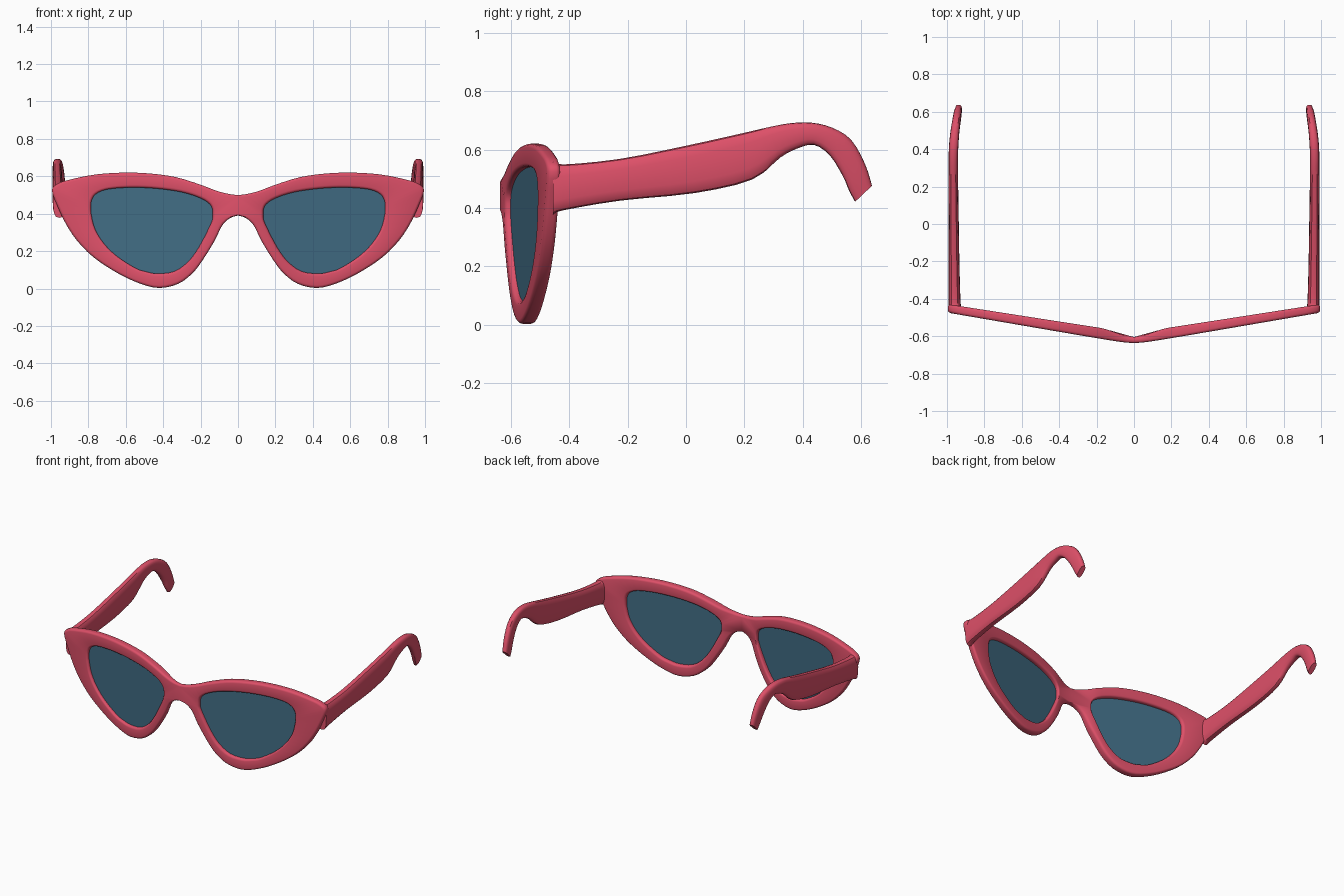
import bpy, bmesh, math

if "Cube" in bpy.data.objects:
    bpy.data.objects.remove(bpy.data.objects["Cube"])


def material(name, rgb):
    m = bpy.data.materials.new(name)
    m.diffuse_color = (*rgb, 1)
    m.use_nodes = True
    m.node_tree.nodes["Principled BSDF"].inputs["Base Color"].default_value = m.diffuse_color
    return m


RED = material("coral red", (0.73, 0.08, 0.14))
BLUE = material("lens blue", (0.053, 0.152, 0.232))


def smooth_rows(rows, before, after, steps):
    """Catmull-Rom through rows of numbers."""
    pts = [before] + rows + [after]
    out = []
    for i in range(1, len(pts) - 2):
        a, b, c, d = pts[i - 1:i + 3]
        for k in range(steps):
            t = k / steps
            out.append([0.5 * (2 * q + (r - p) * t + (2 * p - 5 * q + 4 * r - s) * t * t
                               + (3 * q - p - 3 * r + s) * t ** 3)
                        for p, q, r, s in zip(a, b, c, d)])
    return out + [list(rows[-1])]


def finish(bm, name, mat, bevel=0):
    bmesh.ops.recalc_face_normals(bm, faces=bm.faces)
    me = bpy.data.meshes.new(name)
    bm.to_mesh(me)
    bm.free()
    me.materials.append(mat)
    ob = bpy.data.objects.new(name, me)
    bpy.context.collection.objects.link(ob)
    bpy.ops.object.select_all(action='DESELECT')
    ob.select_set(True)
    bpy.context.view_layer.objects.active = ob
    mir = ob.modifiers.new("mirror", 'MIRROR')
    mir.merge_threshold = 0.0005
    bpy.ops.object.modifier_apply(modifier="mirror")
    if bevel:
        bv = ob.modifiers.new("bevel", 'BEVEL')
        bv.width = bevel
        bv.segments = 3
        bv.limit_method = 'ANGLE'
        bv.angle_limit = math.radians(50)
        bv.use_clamp_overlap = False
        bpy.ops.object.modifier_apply(modifier="bevel")
    bpy.ops.object.shade_smooth_by_angle(angle=math.radians(40))
    return ob


def front_y(x):
    return -0.637 + 0.172 * (math.hypot(x, 0.05) - 0.05)


def depth(x):
    # thin at the bridge, thick beside the nose, thinner at the corners
    t = min(abs(x) / 0.18, 1)
    return 0.032 + 0.026 * t * t * (3 - 2 * t) - 0.016 * max(0, abs(x) - 0.2)


# Half of the front: (hole x, hole z, outline x, outline z), clockwise from bridge top
RIM = [
    (.135, .415, 0, .50), (.15, .45, .10, .518), (.20, .483, .20, .555),
    (.30, .515, .33, .595), (.44, .535, .46, .614), (.58, .54, .60, .62),
    (.70, .53, .76, .61), (.76, .505, .90, .582), (.783, .47, .965, .56),
    (.787, .43, .995, .525), (.783, .39, .965, .44), (.765, .32, .92, .345),
    (.72, .245, .86, .255), (.65, .175, .77, .165), (.55, .11, .64, .08),
    (.49, .09, .52, .025), (.43, .08, .42, .003), (.34, .092, .32, .025),
    (.265, .145, .245, .08), (.21, .22, .19, .15), (.165, .305, .125, .255),
    (.14, .36, .075, .35), (.135, .385, 0, .39)]
rim = smooth_rows(RIM, (.135, .385, -.10, .518), (.135, .415, -.075, .35), 3)

# Front frame
bm = bmesh.new()
rings = []
for ix, iz, ox, oz in rim:
    rings.append([bm.verts.new(p) for p in (
        (ix, front_y(ix), iz), (ox, front_y(ox), oz),
        (ox, front_y(ox) + depth(ox), oz), (ix, front_y(ix) + depth(ix), iz))])
n = len(rings)
for i in range(n):
    a, b = rings[i], rings[(i + 1) % n]
    for k in range(4):
        if i == n - 1 and k == 1:
            continue  # stays open on the mirror plane
        j = (k + 1) % 4
        bm.faces.new((a[k], a[j], b[j], b[k]))
finish(bm, "front_frame", RED, 0.014)

# Lenses
bm = bmesh.new()
loops = [[bm.verts.new((r[0], front_y(r[0]) + d, r[1])) for r in rim] for d in (0.02, 0.028)]
bm.faces.new(loops[0])
bm.faces.new(loops[1][::-1])
for i in range(n):
    j = (i + 1) % n
    bm.faces.new((loops[0][i], loops[1][i], loops[1][j], loops[0][j]))
finish(bm, "lenses", BLUE)

# Temple arms: (top y, top z, bottom y, bottom z, centre x, half thickness)
ARM = [
    (-.455, .562, -.455, .378, .955, .034), (-.42, .549, -.42, .392, .959, .032),
    (-.226, .568, -.226, .425, .962, .029), (0, .613, .03, .451, .964, .027),
    (.185, .654, .226, .497, .966, .026), (.285, .677, .322, .572, .966, .025),
    (.356, .690, .38, .603, .966, .025), (.43, .692, .438, .616, .963, .025),
    (.50, .675, .493, .579, .957, .024), (.565, .634, .538, .507, .949, .023),
    (.613, .551, .558, .46, .943, .021), (.637, .476, .579, .421, .938, .018)]
arm = smooth_rows(ARM, ARM[0], ARM[-1], 3)
SIDES = 16
bm = bmesh.new()
rings = []
for ty, tz, by, bz, cx, h in arm:
    ring = []
    for k in range(SIDES):
        a = 2 * math.pi * k / SIDES
        c, s = math.cos(a), math.sin(a)
        u = math.copysign(abs(c) ** 0.7, c)   # squarish oval section
        v = math.copysign(abs(s) ** 0.7, s)
        ring.append(bm.verts.new((cx + h * u, (ty + by) / 2 + (ty - by) / 2 * v,
                                  (tz + bz) / 2 + (tz - bz) / 2 * v)))
    rings.append(ring)
for a, b in zip(rings, rings[1:]):
    for k in range(SIDES):
        j = (k + 1) % SIDES
        bm.faces.new((a[k], a[j], b[j], b[k]))
bm.faces.new(rings[0])
bm.faces.new(rings[-1][::-1])
finish(bm, "temple_arms", RED)
